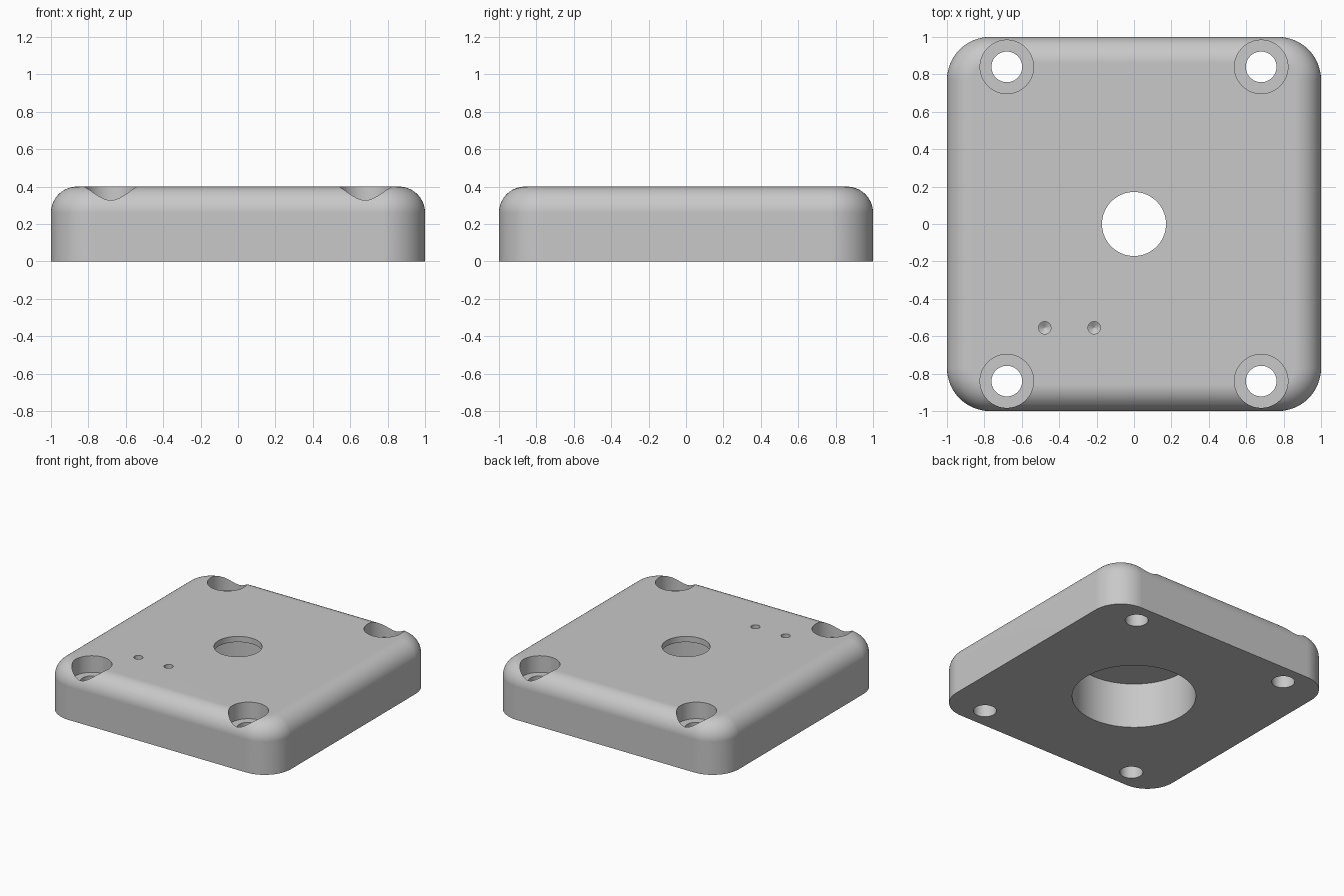
import bpy, bmesh
from math import sin, cos, pi, radians

HEIGHT, CORNER, FILLET = 0.40, 0.23, 0.14

if "Cube" in bpy.data.objects:
    bpy.data.objects.remove(bpy.data.objects["Cube"], do_unlink=True)

grey = bpy.data.materials.new("plain grey")
grey.use_nodes = True
colour = (0.58, 0.58, 0.58, 1)
grey.diffuse_color = colour
grey.node_tree.nodes["Principled BSDF"].inputs["Base Color"].default_value = colour


def loft(name, rings):
    """Join equal-sized closed loops of points and cap both ends."""
    bm = bmesh.new()
    loops = [[bm.verts.new(p) for p in ring] for ring in rings]
    n = len(loops[0])
    for low, high in zip(loops, loops[1:]):
        for i in range(n):
            j = (i + 1) % n
            bm.faces.new((low[i], low[j], high[j], high[i]))
    bm.faces.new(loops[0][::-1])
    bm.faces.new(loops[-1])
    bmesh.ops.recalc_face_normals(bm, faces=bm.faces)
    mesh = bpy.data.meshes.new(name)
    bm.to_mesh(mesh)
    bm.free()
    mesh.materials.append(grey)
    obj = bpy.data.objects.new(name, mesh)
    bpy.context.collection.objects.link(obj)
    return obj


def rounded_square(inset, z, steps=16):
    """Square outline with round corners, shrunk by an inset."""
    centre, radius = 1 - CORNER, CORNER - inset
    ring = []
    for k, (sx, sy) in enumerate(((1, 1), (-1, 1), (-1, -1), (1, -1))):
        for i in range(steps + 1):
            a = (k + i / steps) * pi / 2
            ring.append((sx * centre + radius * cos(a), sy * centre + radius * sin(a), z))
    return ring


def turned_cutter(name, x, y, profile, sides):
    """Round stepped cutter from (radius, height) pairs."""
    rings = [[(x + r * cos(2 * pi * i / sides), y + r * sin(2 * pi * i / sides), z)
              for i in range(sides)] for r, z in profile]
    obj = loft(name, rings)
    obj.hide_render = True
    return obj


# Plate with rounded corners and a rounded top edge
outline = [rounded_square(0, 0)]
for i in range(17):
    a = i / 16 * pi / 2
    outline.append(rounded_square(FILLET * (1 - cos(a)), HEIGHT - FILLET + FILLET * sin(a)))
plate = loft("mounting_plate", outline)

# Wide bore from below, opening through a thin top wall
cutters = [turned_cutter("centre_bore", 0, 0,
                         [(0.44, -0.1), (0.44, 0.355), (0.171, 0.355), (0.171, 0.5)], 96)]
# Counterbored screw holes in the corners
for x in (-0.68, 0.68):
    for y in (-0.84, 0.84):
        cutters.append(turned_cutter("screw_hole", x, y,
                                     [(0.082, -0.1), (0.082, 0.27), (0.143, 0.27), (0.143, 0.5)], 64))
# Blind drilled holes with conical ends
for x in (-0.477, -0.213):
    cutters.append(turned_cutter("drilled_hole", x, -0.555,
                                 [(0.001, 0.23), (0.033, 0.25), (0.033, 0.5)], 32))

bpy.ops.object.select_all(action='DESELECT')
plate.select_set(True)
bpy.context.view_layer.objects.active = plate
for cutter in cutters:
    cut = plate.modifiers.new(cutter.name, 'BOOLEAN')
    cut.operation, cut.solver, cut.object = 'DIFFERENCE', 'EXACT', cutter
    bpy.ops.object.modifier_apply(modifier=cut.name)
    bpy.data.objects.remove(cutter, do_unlink=True)

# Smooth curves, crisp hole edges, flat top
bpy.ops.object.shade_smooth_by_angle(angle=radians(25))
normals = plate.modifiers.new("flat_top_normals", 'WEIGHTED_NORMAL')
normals.keep_sharp = True
